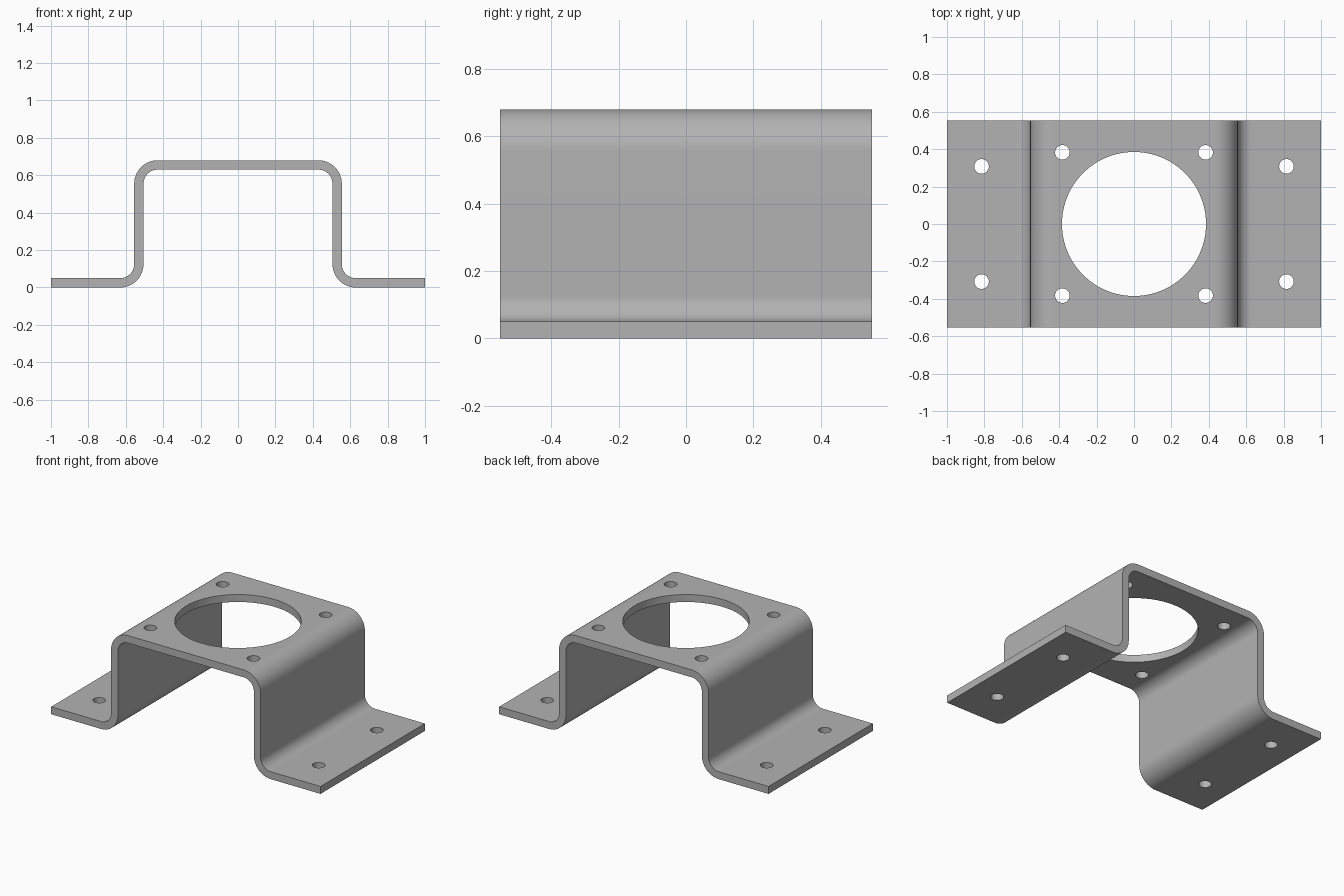
import bpy, bmesh
from math import cos, sin, pi
from mathutils import Matrix

if "Cube" in bpy.data.objects:
    bpy.data.objects.remove(bpy.data.objects["Cube"], do_unlink=True)

HALF_DEPTH, HEIGHT, THICK = 0.553, 0.68, 0.05
WALL = 0.555                    # outer face of the upright walls
R_OUT, R_IN = 0.125, 0.075      # bend radii
STEPS = 16

steel = bpy.data.materials.new("grey steel")
steel.use_nodes = True
GREY = (0.45, 0.45, 0.45, 1)
steel.diffuse_color = GREY
steel.node_tree.nodes["Principled BSDF"].inputs["Base Color"].default_value = GREY


def make_object(name, bm):
    mesh = bpy.data.meshes.new(name)
    bm.to_mesh(mesh)
    bm.free()
    obj = bpy.data.objects.new(name, mesh)
    bpy.context.collection.objects.link(obj)
    return obj


def arc(cx, cz, radius, start, end):
    angles = [start + (end - start) * i / STEPS for i in range(STEPS + 1)]
    return [(cx + radius * cos(a), cz + radius * sin(a)) for a in angles]


def half_path(top_radius, foot_radius, z_end):
    """One face of the sheet, from the top bend to the foot end at +x."""
    top = arc(WALL - R_OUT, HEIGHT - R_OUT, top_radius, pi / 2, 0)
    foot = arc(WALL + R_IN, R_OUT, foot_radius, pi, 3 * pi / 2)
    return top + foot + [(1, z_end)]


def mirrored(path):
    return [(-x, z) for x, z in reversed(path)] + path


# Bent sheet: closed hat-shaped profile extruded through the depth
upper = mirrored(half_path(R_OUT, R_IN, THICK))
lower = mirrored(half_path(R_IN, R_OUT, 0))
bm = bmesh.new()
rings = [[[bm.verts.new((x, y, z)) for x, z in path] for path in (upper, lower)]
         for y in (-HALF_DEPTH, HALF_DEPTH)]
(fu, fl), (bu, bl) = rings
for i in range(len(fu) - 1):
    for a, b in ((fu, bu), (bl, fl), (fl, fu), (bu, bl)):
        bm.faces.new((a[i], a[i + 1], b[i + 1], b[i]))
for i in (0, -1):
    bm.faces.new((fu[i], bu[i], bl[i], fl[i]))
bmesh.ops.recalc_face_normals(bm, faces=bm.faces)
bracket = make_object("bracket", bm)
bracket.data.materials.append(steel)

# Hole cutters: central bore, plate holes and foot holes
holes = [(0, 0, 0.385, 96)]
for sx in (-1, 1):
    for sy in (-1, 1):
        holes += [(sx * 0.383, sy * 0.383, 0.039, 32),
                  (sx * 0.815, sy * 0.308, 0.039, 32)]
bm = bmesh.new()
for x, y, radius, sides in holes:
    bmesh.ops.create_cone(bm, cap_ends=True, segments=sides, radius1=radius, radius2=radius,
                          depth=2, matrix=Matrix.Translation((x, y, 0.4)))
cutter = make_object("hole_cutter", bm)
cutter.data.materials.append(steel)
cutter.hide_render = True

cut = bracket.modifiers.new("holes", "BOOLEAN")
cut.operation, cut.solver, cut.object = "DIFFERENCE", "EXACT", cutter
bpy.ops.object.select_all(action="DESELECT")
bpy.context.view_layer.objects.active = bracket
bracket.select_set(True)
bpy.ops.object.modifier_apply(modifier=cut.name)
bpy.data.objects.remove(cutter, do_unlink=True)

# Smooth bends and bores with crisp sheet edges
bpy.ops.object.shade_smooth_by_angle(angle=pi / 6)
bracket.modifiers.new("flat faces", "WEIGHTED_NORMAL").keep_sharp = True
